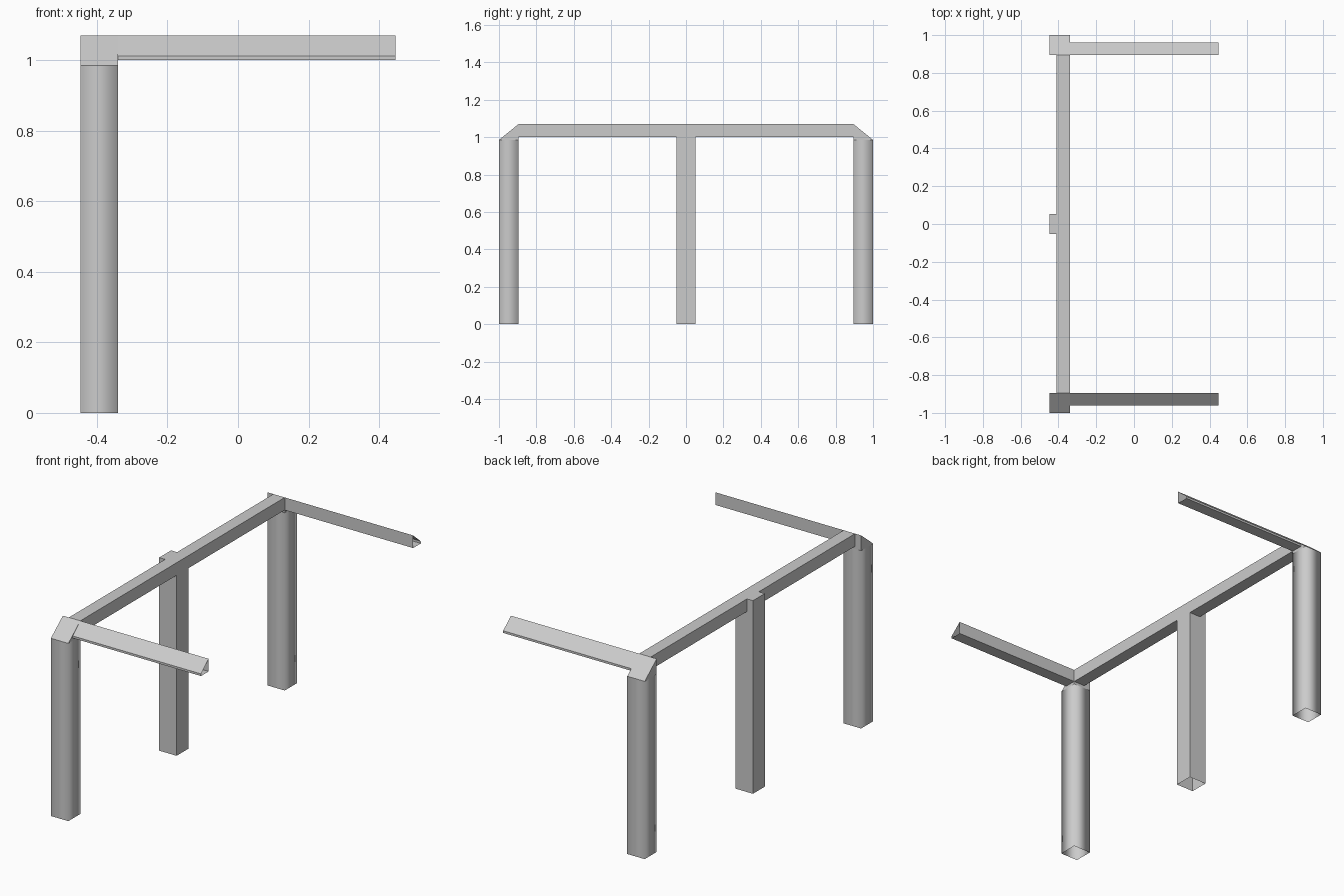
import bpy
import bmesh
from mathutils import Vector

cube = bpy.data.objects.get("Cube")
if cube:
    bpy.data.objects.remove(cube, do_unlink=True)

grey = bpy.data.materials.new("light_grey")
grey.use_nodes = True
colour = (0.6, 0.6, 0.6, 1)
grey.diffuse_color = colour
grey.node_tree.nodes["Principled BSDF"].inputs["Base Color"].default_value = colour

# Shared dimensions
LEFT, BEAM_LEFT, RIGHT, ARM_END = -0.447, -0.41, -0.34, 0.447
OUTER, INNER = -1.0, -0.895
POST_TOP, BEAM_BOTTOM, TOP = 0.985, 1.0, 1.07


def prism(name, profile, axis, low, high, open_sides=(), mirrored=False, smooth=False):
    """Extrude a profile along an axis, leaving faces open in the given directions."""
    place = {
        "x": lambda a, b, t: (t, a, b),
        "y": lambda a, b, t: (a, t, b),
        "z": lambda a, b, t: (a, b, t),
    }[axis]
    bm = bmesh.new()
    base = bm.faces.new([bm.verts.new(place(a, b, low)) for a, b in profile])
    grown = bmesh.ops.extrude_face_region(bm, geom=[base], use_keep_orig=True)
    moved = [g for g in grown["geom"] if isinstance(g, bmesh.types.BMVert)]
    bmesh.ops.translate(bm, verts=moved, vec=Vector(place(0, 0, high - low)))
    bmesh.ops.recalc_face_normals(bm, faces=bm.faces)
    bm.normal_update()
    opened = [f for f in bm.faces
              if any(f.normal.dot(Vector(d)) > 0.99 for d in open_sides)]
    bmesh.ops.delete(bm, geom=opened, context="FACES")
    for face in bm.faces:
        face.smooth = smooth
    mesh = bpy.data.meshes.new(name)
    bm.to_mesh(mesh)
    bm.free()
    mesh.materials.append(grey)
    obj = bpy.data.objects.new(name, mesh)
    bpy.context.collection.objects.link(obj)
    if mirrored:
        mirror = obj.modifiers.new("front_and_back", "MIRROR")
        mirror.use_axis = (False, True, False)
        mirror.use_mirror_merge = False
    return obj


def rectangle(a0, a1, b0, b1):
    return [(a0, b0), (a1, b0), (a1, b1), (a0, b1)]


UP, DOWN = (0, 0, 1), (0, 0, -1)
ENDS = ((1, 0, 0), (-1, 0, 0))

# Hollow corner posts with soft shading
prism("corner_posts", rectangle(LEFT, RIGHT, OUTER, INNER), "z", 0, POST_TOP,
      (UP, DOWN), mirrored=True, smooth=True)

# Wedge caps sloping outward on top of the corner posts
prism("corner_caps", [(OUTER, POST_TOP), (INNER, POST_TOP), (INNER, TOP)],
      "x", LEFT, RIGHT, (DOWN,), mirrored=True)

# Long beam between the corners
prism("long_beam", rectangle(BEAM_LEFT, RIGHT, BEAM_BOTTOM, TOP), "y", INNER, -INNER)

# Middle post, notched around the beam and open underneath
prism("middle_post",
      [(LEFT, 0), (RIGHT, 0), (RIGHT, BEAM_BOTTOM), (BEAM_LEFT, BEAM_BOTTOM),
       (BEAM_LEFT, TOP), (LEFT, TOP)], "y", -0.052, 0.052, (DOWN,))

# Sloped side arms with a narrow lip and open ends
prism("side_arms",
      [(-0.962, BEAM_BOTTOM), (INNER, BEAM_BOTTOM), (INNER, TOP), (-0.962, 1.012)],
      "x", RIGHT, ARM_END, ENDS, mirrored=True)
